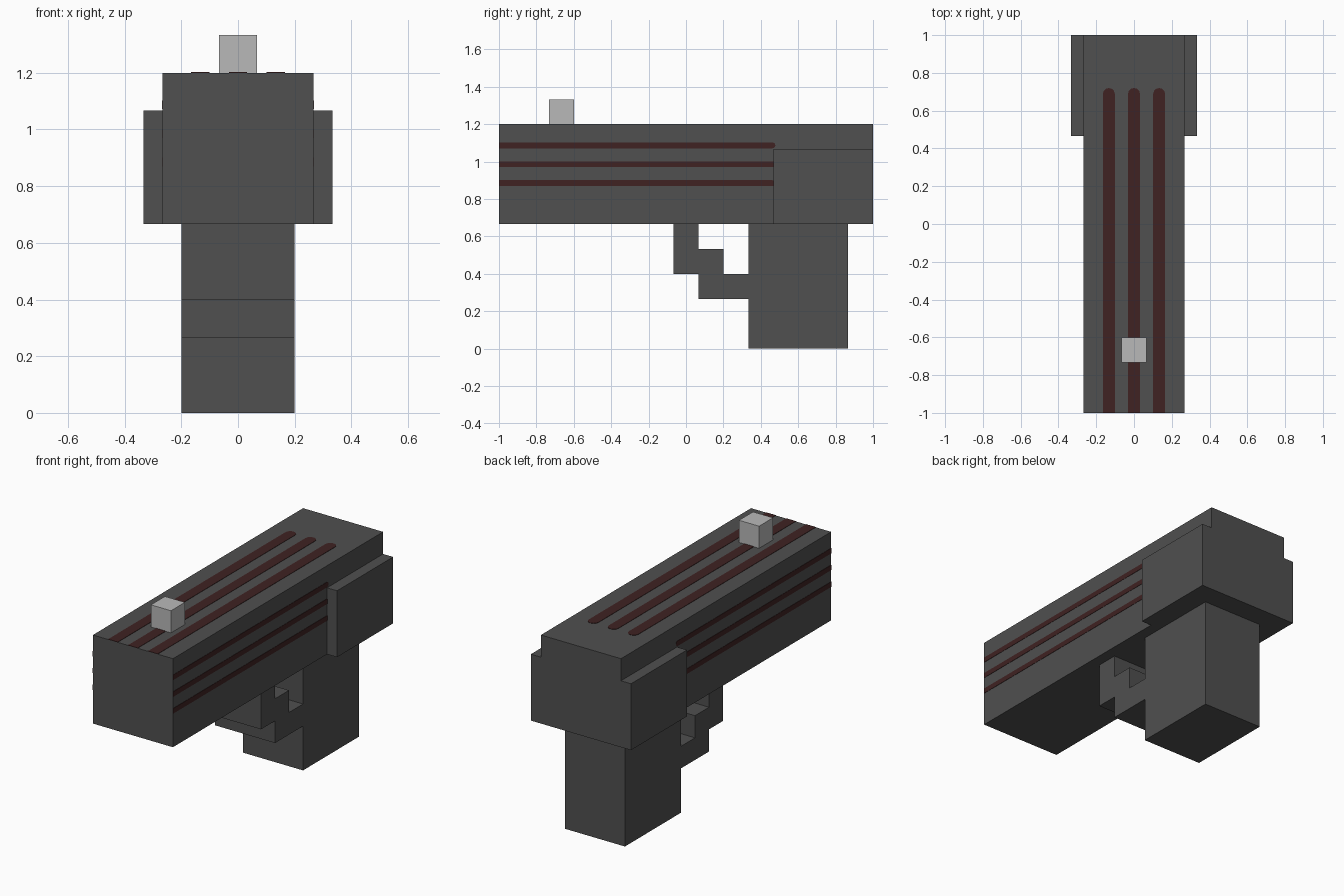
import bpy, bmesh, math
from mathutils import Vector

if "Cube" in bpy.data.objects:
    bpy.data.objects.remove(bpy.data.objects["Cube"])

U = 1 / 15  # the model sits on a regular grid of this size


def material(name, color):
    m = bpy.data.materials.new(name)
    m.diffuse_color = (*color, 1)
    m.use_nodes = True
    m.node_tree.nodes["Principled BSDF"].inputs["Base Color"].default_value = m.diffuse_color
    return m


dark_grey = material("dark grey", (0.08, 0.08, 0.08))
dark_red = material("dark red", (0.05, 0.016, 0.016))
light_grey = material("light grey", (0.485, 0.485, 0.485))


def prism(name, points, depth, mat):
    """Extrude a closed 3D outline along a depth vector."""
    bm = bmesh.new()
    face = bm.faces.new([bm.verts.new(p) for p in points])
    new = bmesh.ops.extrude_face_region(bm, geom=[face])["geom"]
    verts = [g for g in new if isinstance(g, bmesh.types.BMVert)]
    bmesh.ops.translate(bm, verts=verts, vec=Vector(depth))
    bmesh.ops.recalc_face_normals(bm, faces=bm.faces)
    mesh = bpy.data.meshes.new(name)
    bm.to_mesh(mesh)
    bm.free()
    mesh.materials.append(mat)
    ob = bpy.data.objects.new(name, mesh)
    bpy.context.collection.objects.link(ob)
    return ob


def box(name, lo, hi, mat):
    """Box between two corners given in grid units."""
    (x0, y0, z0), (x1, y1, z1) = [[c * U for c in p] for p in (lo, hi)]
    return prism(name, [(x0, y0, z0), (x1, y0, z0), (x1, y1, z0), (x0, y1, z0)],
                 (0, 0, z1 - z0), mat)


def mirror_x(ob):
    ob.modifiers.new("mirror", "MIRROR").use_axis[0] = True


def stripe_outline(center, half, end):
    """Strip from the front edge (y = -1) to a rounded end, as (across, y)."""
    pts = [(center - half, -1.0)]
    for i in range(7):
        a = math.pi * (1 - i / 6)
        pts.append((center + half * math.cos(a), end - half + half * math.sin(a)))
    return pts + [(center + half, -1.0)]


# Main body, grip and front sight
box("body", (-4, -15, 10), (4, 15, 18), dark_grey)
box("grip", (-3, 5, 0), (3, 13, 10), dark_grey)
box("sight", (-1, -11, 18), (1, -9, 20), light_grey)

# Raised rear side plates
mirror_x(box("rear_side_plate", (4, 7, 10), (5, 15, 16), dark_grey))

# Stepped trigger guard
steps = [(-1, 10), (1, 10), (1, 8), (3, 8), (3, 6), (5, 6), (5, 4), (1, 4), (1, 6), (-1, 6)]
prism("trigger_guard", [(-3 * U, y * U, z * U) for y, z in steps], (6 * U, 0, 0), dark_grey)

# Painted stripes on the top
T = 0.002
for i, x in enumerate((-2 * U, 0, 2 * U)):
    pts = [(a, y, 18 * U) for a, y in stripe_outline(x, 0.032, 0.72)]
    prism(f"top_stripe_{i + 1}", pts, (0, 0, T), dark_red)

# Painted stripes on both sides
for i, z in enumerate((0.885, 0.986, 1.087)):
    pts = [(4 * U, y, a) for a, y in stripe_outline(z, 0.0155, 0.478)]
    mirror_x(prism(f"side_stripe_{i + 1}", pts, (T, 0, 0), dark_red))
